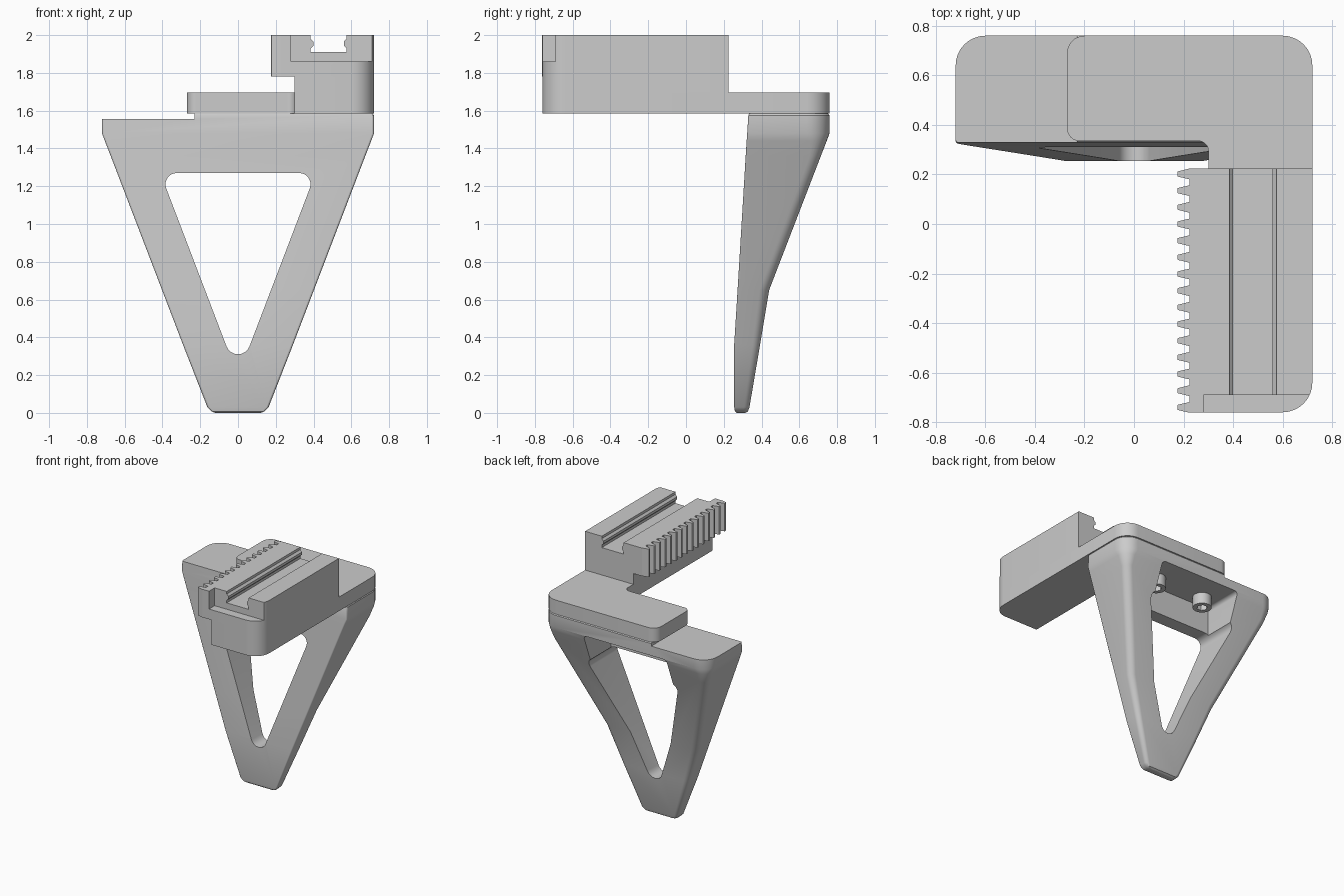
import bpy, bmesh, math
from mathutils import Vector

cube = bpy.data.objects.get("Cube")
if cube:
    bpy.data.objects.remove(cube, do_unlink=True)

grey = bpy.data.materials.new("plain_grey")
grey.use_nodes = True
COLOUR = (0.6, 0.6, 0.6, 1)
grey.diffuse_color = COLOUR
grey.node_tree.nodes["Principled BSDF"].inputs["Base Color"].default_value = COLOUR


def rounded(corners, seg=8):
    """Fillet each (u, v, radius) corner of a polygon."""
    out, n = [], len(corners)
    for i, (u, v, r) in enumerate(corners):
        p = Vector((u, v))
        if r == 0:
            out.append(p)
            continue
        a = (Vector(corners[i - 1][:2]) - p).normalized()
        b = (Vector(corners[(i + 1) % n][:2]) - p).normalized()
        half = a.angle(b) / 2
        centre = p + (a + b).normalized() * (r / math.sin(half))
        t = r / math.tan(half)
        start = (p + a * t - centre).normalized()
        end = (p + b * t - centre).normalized()
        for k in range(seg + 1):
            out.append(centre + start.slerp(end, k / seg).normalized() * r)
    return out


def loft(name, rings):
    """Skin closed rings of equal point count and cap the ends."""
    bm = bmesh.new()
    loops = [[bm.verts.new(p) for p in ring] for ring in rings]
    n = len(loops[0])
    for lo, hi in zip(loops, loops[1:]):
        for i in range(n):
            j = (i + 1) % n
            bm.faces.new((lo[i], lo[j], hi[j], hi[i]))
    bm.faces.new(loops[0])
    bm.faces.new(loops[-1])
    bmesh.ops.recalc_face_normals(bm, faces=bm.faces)
    mesh = bpy.data.meshes.new(name)
    bm.to_mesh(mesh)
    bm.free()
    mesh.materials.append(grey)
    ob = bpy.data.objects.new(name, mesh)
    bpy.context.collection.objects.link(ob)
    return ob


def prism(name, pts, lo, hi, axis="z"):
    if axis == "z":
        return loft(name, [[(p[0], p[1], w) for p in pts] for w in (lo, hi)])
    return loft(name, [[(p[0], w, p[1]) for p in pts] for w in (lo, hi)])


def activate(ob):
    bpy.ops.object.select_all(action="DESELECT")
    ob.select_set(True)
    bpy.context.view_layer.objects.active = ob


def cut(ob, cutter):
    mod = ob.modifiers.new("cut", "BOOLEAN")
    mod.operation, mod.solver, mod.object = "DIFFERENCE", "EXACT", cutter
    activate(ob)
    bpy.ops.object.modifier_apply(modifier=mod.name)
    bpy.data.objects.remove(cutter, do_unlink=True)


def box(name, x0, x1, y0, y1, z0, z1):
    return prism(name, [(x0, y0), (x1, y0), (x1, y1), (x0, y1)], z0, z1)


def section(z, w, front, back, r):
    """Horizontal slice of the leg: wide rounded back, tight front corners."""
    pts = rounded([(-w, front, 0.012), (w, front, 0.012), (w, back, r), (-w, back, r)])
    return [(p.x, p.y, z) for p in pts]


# Tapered leg frame, (height, half width, front, back, back corner radius)
leg = loft("leg_frame", [section(*s) for s in (
    (0, 0.12, 0.268, 0.315, 0.02),
    (0.008, 0.14, 0.259, 0.328, 0.025),
    (0.03, 0.162, 0.255, 0.336, 0.03),
    (0.36, 0.291, 0.255, 0.392, 0.04),
    (0.65, 0.402, 0.273, 0.44, 0.05),
    (1.36, 0.674, 0.316, 0.714, 0.06),
    (1.44, 0.705, 0.321, 0.745, 0.09),
    (1.48, 0.72, 0.324, 0.76, 0.12),
    (1.575, 0.72, 0.33, 0.76, 0.12),
    (1.585, 0.712, 0.335, 0.752, 0.115))])

# Triangular opening, screw pocket behind the front lip, lowered top at one end
cut(leg, prism("opening_cutter", rounded(
    [(-0.411, 1.27, 0.06), (0, 0.193, 0.065), (0.411, 1.27, 0.06)]), 0, 1, "y"))
cut(leg, prism("pocket_cutter", rounded(
    [(-0.36, 1.2, 0.02), (0.36, 1.2, 0.02), (0.36, 1.48, 0.03), (-0.36, 1.48, 0.03)]),
    0.42, 1, "y"))
cut(leg, box("step_cutter", -1, -0.23, 0, 1, 1.555, 1.7))

# L-shaped plate resting on the leg
plate = prism("corner_plate", rounded([
    (0.72, -0.76, 0.12), (0.72, 0.76, 0.12), (-0.27, 0.76, 0.07),
    (-0.27, 0.335, 0.05), (0.3, 0.335, 0.04), (0.3, -0.76, 0)]), 1.585, 1.695)

# Arm below the rail
arm = prism("arm", rounded([
    (0.3, -0.76, 0), (0.72, -0.76, 0.12), (0.72, 0.225, 0), (0.3, 0.225, 0)]), 1.695, 1.78)

# Toothed rail
PITCH = 0.0673
outline = [(0.72, -0.76, 0.12), (0.72, 0.225, 0), (0.225, 0.225, 0)]
for i in range(15):
    y = 0.202 - PITCH * i
    outline += [(0.225, y + 0.022, 0), (0.175, y + 0.01, 0.005),
                (0.175, y - 0.01, 0.005), (0.225, y - 0.022, 0)]
outline.append((0.225, -0.76, 0))
rail = prism("toothed_rail", rounded(outline), 1.78, 2)

# Front ledge and ribbed channel in the rail
cut(rail, box("ledge_cutter", 0.28, 1, -1, -0.69, 1.86, 2.1))
half = [(0.095, 1.91), (0.095, 1.93), (0.08, 1.945), (0.08, 1.965), (0.095, 1.98), (0.095, 2.1)]
channel = [(0.48 + u, v) for u, v in half] + [(0.48 - u, v) for u, v in reversed(half)]
cut(rail, prism("channel_cutter", channel, -1, 1, "y"))


def circle(x, y, r, n):
    return [(x + r * math.cos(2 * math.pi * k / n), y + r * math.sin(2 * math.pi * k / n))
            for k in range(n)]


# Socket-head screws hanging in the pocket
parts = [leg, plate, arm, rail]
for side, x in (("left", 0.23), ("right", -0.21)):
    screw = prism("screw_" + side, circle(x, 0.53, 0.07, 32), 1.39, 1.49)
    cut(screw, prism("socket_cutter", circle(x, 0.53, 0.04, 6), 1.3, 1.44))
    parts.append(screw)

for ob in parts:
    activate(ob)
    bpy.ops.object.shade_smooth_by_angle(angle=math.radians(28))
